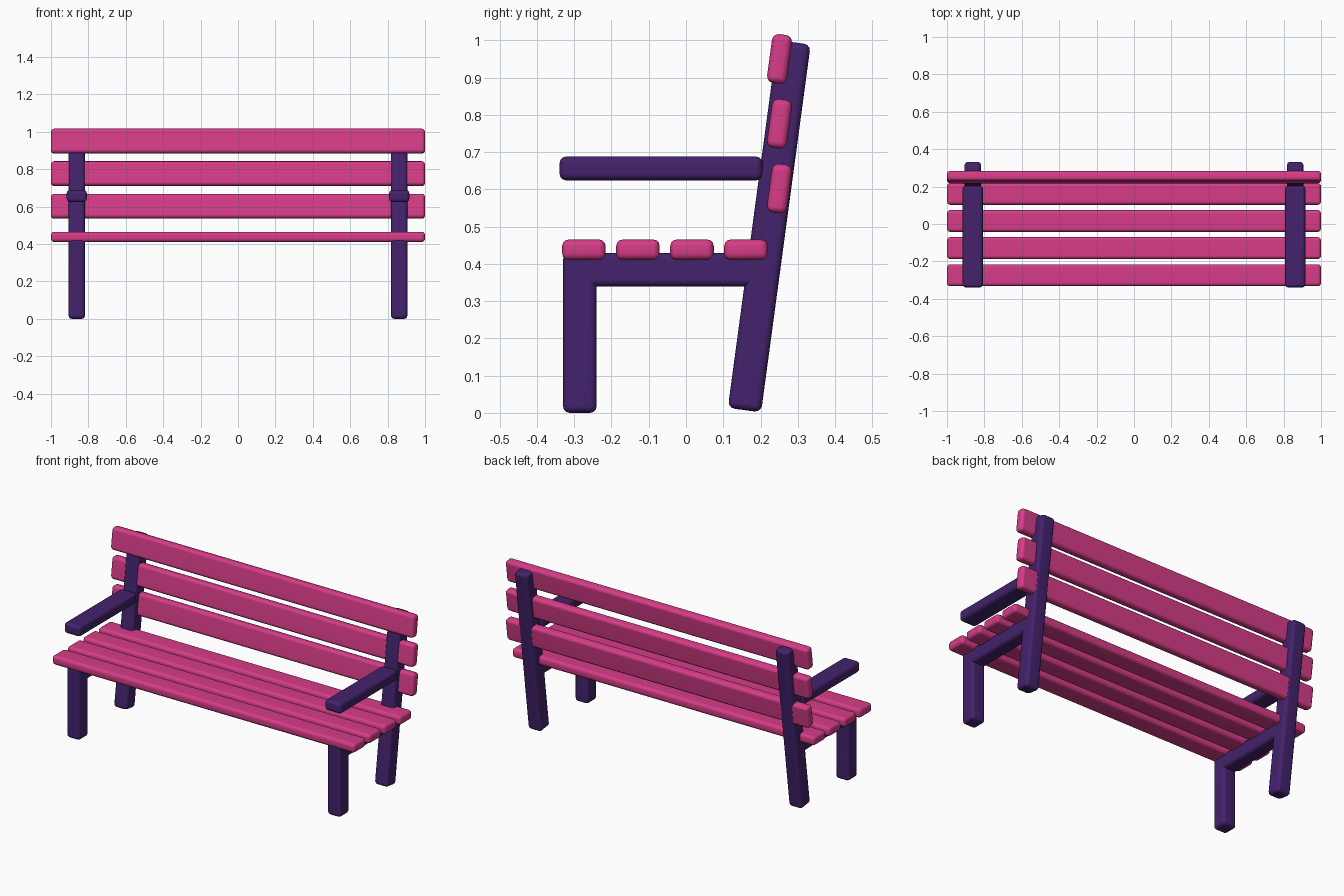
import bpy, bmesh
from mathutils import Matrix, Vector

if "Cube" in bpy.data.objects:
    bpy.data.objects.remove(bpy.data.objects["Cube"])

TILT = -0.134      # backward lean of back legs and back slats
SIDE_X = 0.862     # distance of each side frame from the centre


def material(name, rgb):
    m = bpy.data.materials.new(name)
    m.diffuse_color = (*rgb, 1.0)
    m.use_nodes = True
    m.node_tree.nodes["Principled BSDF"].inputs["Base Color"].default_value = m.diffuse_color
    return m


pink = material("pink", (0.67, 0.046, 0.245))
purple = material("dark purple", (0.056, 0.016, 0.150))


def rounded_box(name, centre, size, mat, radius=0.018, tilt=0.0):
    bm = bmesh.new()
    bmesh.ops.create_cube(bm, size=1.0)
    bmesh.ops.scale(bm, vec=Vector(size), verts=bm.verts)
    bmesh.ops.bevel(bm, geom=bm.edges[:], offset=radius, segments=3,
                    profile=0.5, affect='EDGES')
    bmesh.ops.rotate(bm, verts=bm.verts, cent=(0, 0, 0),
                     matrix=Matrix.Rotation(tilt, 3, 'X'))
    for f in bm.faces:
        f.smooth = True
    mesh = bpy.data.meshes.new(name)
    bm.to_mesh(mesh)
    bm.free()
    mesh.materials.append(mat)
    ob = bpy.data.objects.new(name, mesh)
    ob.location = centre
    bpy.context.collection.objects.link(ob)
    wn = ob.modifiers.new("flat_face_normals", 'WEIGHTED_NORMAL')
    wn.keep_sharp = True
    return ob


# Side frames: legs, seat rail and armrest on each side
for side, s in (("left", -1), ("right", 1)):
    x = s * SIDE_X
    rounded_box(f"front_leg_{side}", (x, -0.285, 0.214), (0.088, 0.09, 0.428), purple)
    rounded_box(f"back_leg_{side}", (x, 0.2235, 0.501), (0.088, 0.09, 0.996), purple, tilt=TILT)
    rounded_box(f"seat_rail_{side}", (x, -0.055, 0.384), (0.088, 0.55, 0.09), purple)
    rounded_box(f"armrest_{side}", (x, -0.067, 0.656), (0.108, 0.545, 0.064), purple)

# Seat slats
for i in range(4):
    rounded_box(f"seat_slat_{i + 1}", (0, -0.274 + 0.145 * i, 0.438),
                (2.0, 0.117, 0.055), pink)

# Back slats, each leaning with the back legs
for i in range(3):
    rounded_box(f"back_slat_{i + 1}", (0, 0.251, 0.602 + 0.174 * i),
                (2.0, 0.054, 0.132), pink, tilt=TILT)
